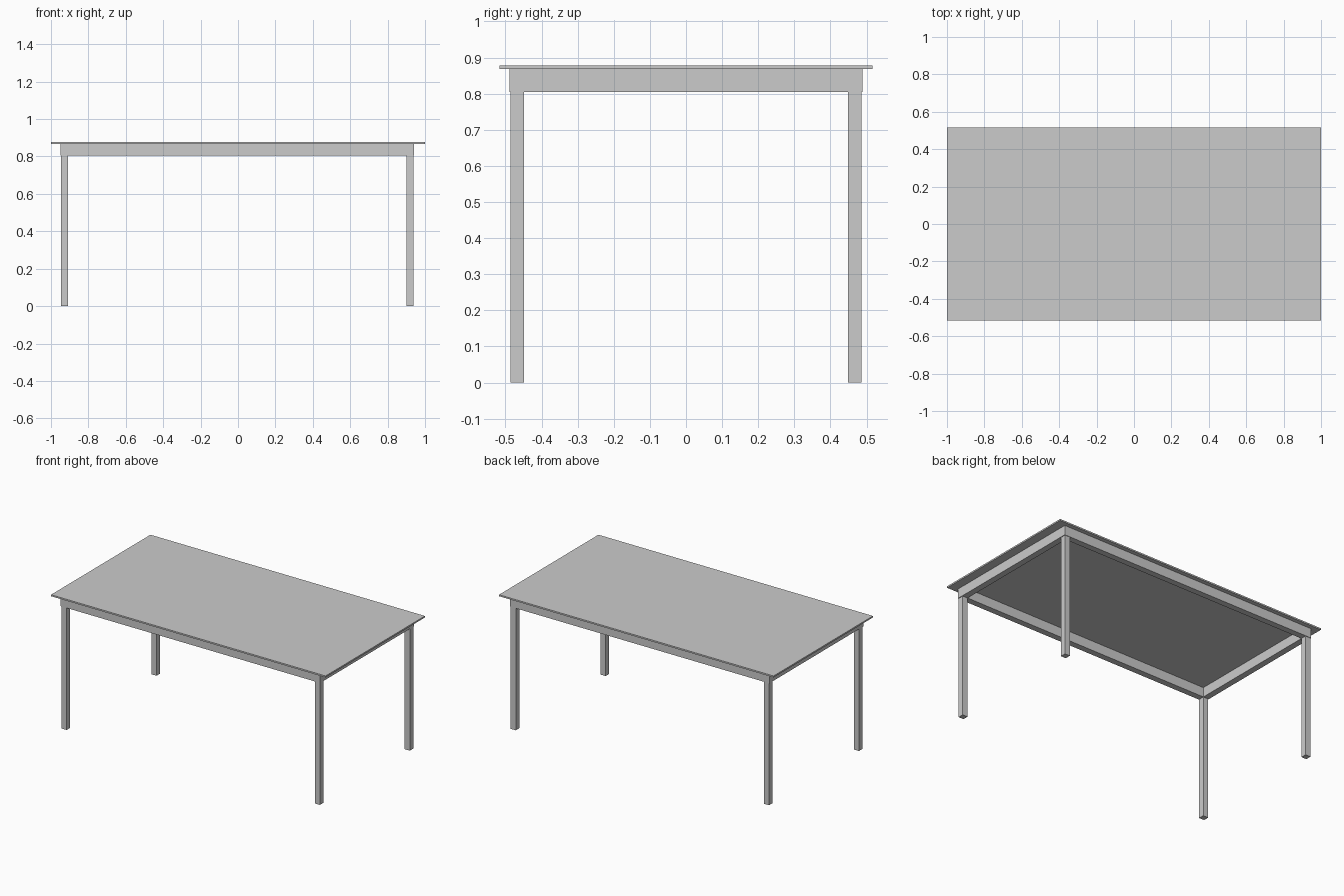
import bpy

if "Cube" in bpy.data.objects:
    bpy.data.objects.remove(bpy.data.objects["Cube"])


def box(name, x0, x1, y0, y1, z0, z1):
    """Axis-aligned box given by its limits."""
    bpy.ops.mesh.primitive_cube_add(
        size=1, location=((x0 + x1) / 2, (y0 + y1) / 2, (z0 + z1) / 2))
    ob = bpy.context.object
    ob.name = name
    ob.scale = (x1 - x0, y1 - y0, z1 - z0)
    bpy.ops.object.transform_apply(location=False, rotation=False, scale=True)
    return ob


CX = -0.004                 # the frame sits slightly left of the top's centre
AX, AY = 0.945, 0.489       # outer half sizes of the apron
LX, LY = 0.941, 0.486       # outer half sizes across the legs
T, LEG = 0.041, 0.037       # rail thickness, leg width
Z_RAIL, Z_TOP, Z_MAX = 0.805, 0.868, 0.878

# Thin table top
box("table_top", -1, 1, -0.517, 0.517, Z_TOP, Z_MAX)

# Apron rails: long ones run full length, short ones fit between
for side, s in (("front", -1), ("back", 1)):
    y0, y1 = sorted((s * AY, s * (AY - T)))
    box(side + "_rail", CX - AX, CX + AX, y0, y1, Z_RAIL, Z_TOP)
for side, s in (("left", -1), ("right", 1)):
    x0, x1 = sorted((CX + s * AX, CX + s * (AX - T)))
    box(side + "_rail", x0, x1, -AY + T, AY - T, Z_RAIL, Z_TOP)

# Four square legs under the apron corners
for fb, sy in (("front", -1), ("back", 1)):
    for lr, sx in (("left", -1), ("right", 1)):
        x0, x1 = sorted((CX + sx * LX, CX + sx * (LX - LEG)))
        y0, y1 = sorted((sy * LY, sy * (LY - LEG)))
        box(f"{fb}_{lr}_leg", x0, x1, y0, y1, 0, Z_RAIL)
